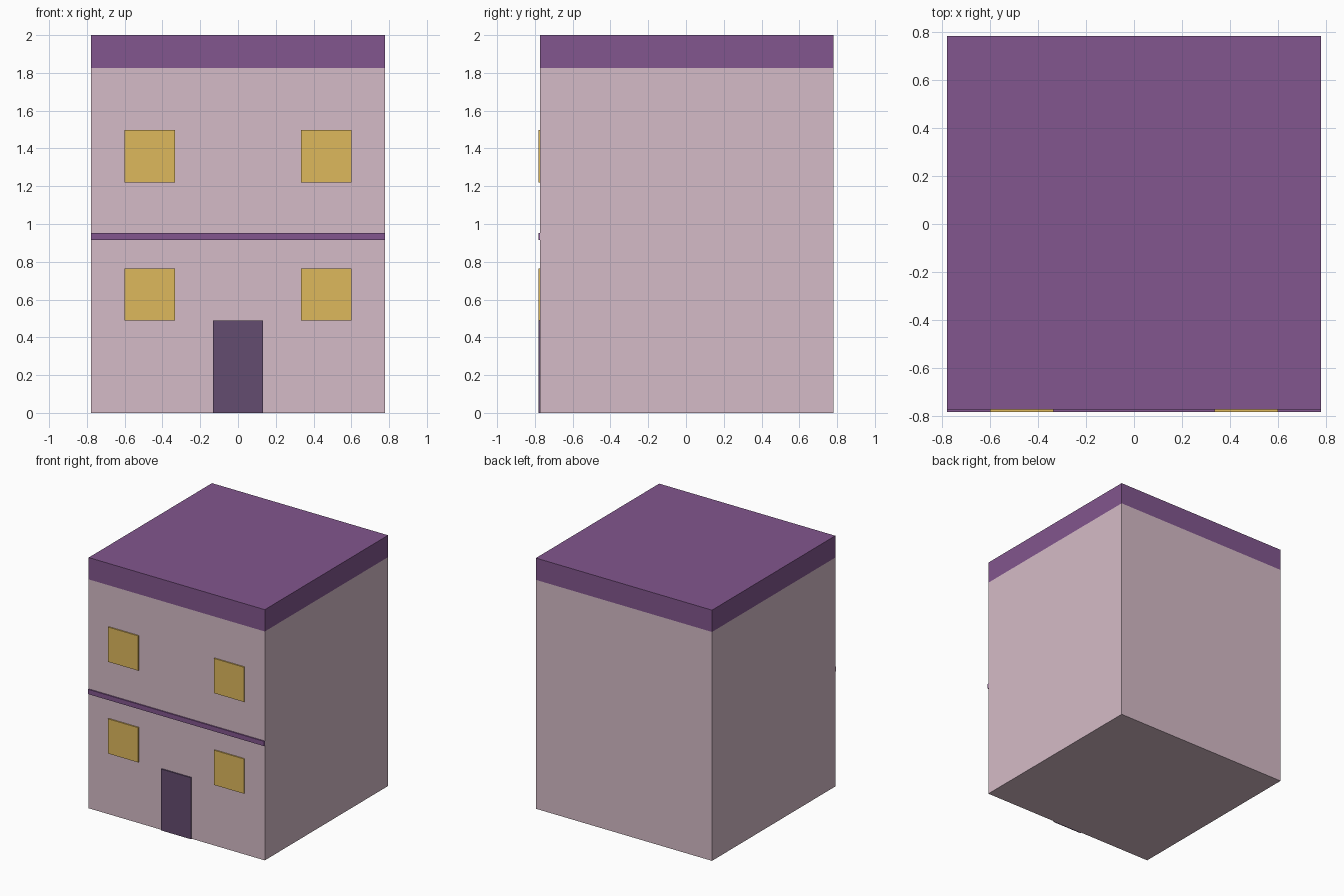
import bpy, bmesh

if "Cube" in bpy.data.objects:
    bpy.data.objects.remove(bpy.data.objects["Cube"])


def material(name, rgb):
    # sRGB 0-255 to linear
    m = bpy.data.materials.new(name)
    m.diffuse_color = [((c / 255 + 0.055) / 1.055) ** 2.4 for c in rgb] + [1]
    m.use_nodes = True
    m.node_tree.nodes["Principled BSDF"].inputs["Base Color"].default_value = m.diffuse_color
    return m


WALL = material("pale_pink", (213, 187, 199))
PURPLE = material("purple", (130, 86, 142))
DOOR = material("dark_plum", (100, 76, 112))
GLASS = material("warm_yellow", (222, 184, 92))


def box(name, x, y, z, mat, open_side=None):
    """Box spanning the (min, max) ranges; open_side drops the top or bottom face."""
    bm = bmesh.new()
    bmesh.ops.create_cube(bm, size=1)
    for v in bm.verts:
        v.co = [r[0] if c < 0 else r[1] for c, r in zip(v.co, (x, y, z))]
    bm.normal_update()
    if open_side:
        sign = 1 if open_side == "top" else -1
        faces = [f for f in bm.faces if f.normal.z * sign > 0.9]
        bmesh.ops.delete(bm, geom=faces, context='FACES_ONLY')
    mesh = bpy.data.meshes.new(name)
    bm.to_mesh(mesh)
    bm.free()
    mesh.materials.append(mat)
    obj = bpy.data.objects.new(name, mesh)
    bpy.context.collection.objects.link(obj)
    return obj


W = 0.777                  # half width
FRONT, BACK = -0.772, 0.782
TRIM = (-0.782, FRONT)     # depth of everything applied to the facade

# Walls and flush roof band meet in one shell
box("walls", (-W, W), (FRONT, BACK), (0, 1.826), WALL, "top")
box("roof", (-W, W), (FRONT, BACK), (1.826, 2), PURPLE, "bottom")

# Facade trim
box("floor_band", (-W, W), TRIM, (0.915, 0.953), PURPLE)
box("door", (-0.132, 0.132), TRIM, (0, 0.49), DOOR)

# Windows, mirrored left and right on each storey
for storey, z in (("lower", 0.488), ("upper", 1.22)):
    for side, cx in (("left", -0.467), ("right", 0.467)):
        box(f"window_{storey}_{side}", (cx - 0.133, cx + 0.133), TRIM,
            (z, z + 0.277), GLASS)
